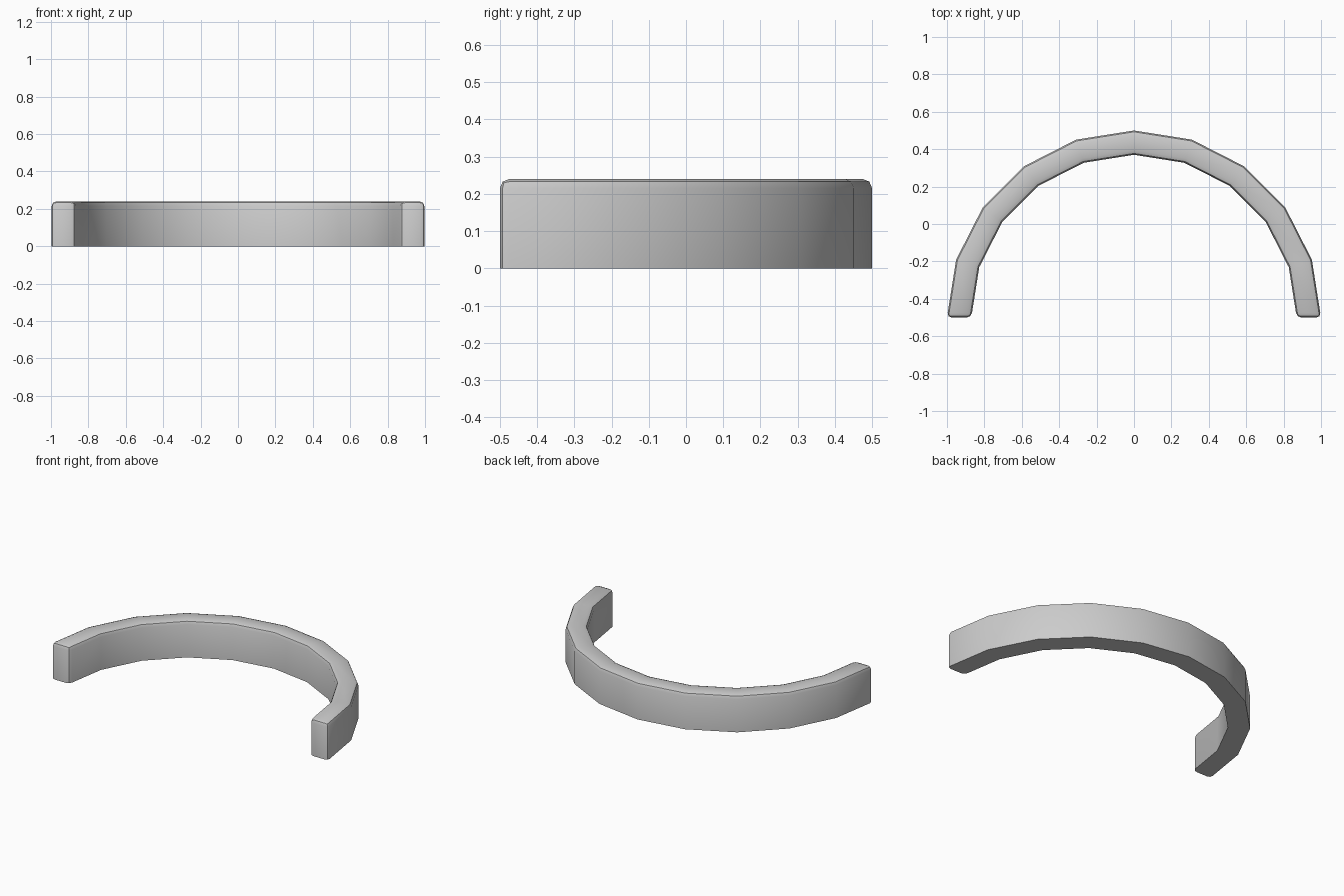
import bpy, bmesh, math

if "Cube" in bpy.data.objects:
    bpy.data.objects.remove(bpy.data.objects["Cube"])

SEGMENTS, OUTER, INNER, HEIGHT = 10, 1.0, 0.87, 0.24

# Half-ring outline: outer arc, then inner arc back
def arc(radius):
    return [(radius * math.cos(math.pi * i / SEGMENTS),
             radius * math.sin(math.pi * i / SEGMENTS) - 0.5) for i in range(SEGMENTS + 1)]

bm = bmesh.new()
rings = []
for r in (OUTER, INNER):
    for z in (0, HEIGHT):
        rings.append([bm.verts.new((x, y, z)) for x, y in arc(r)])
ob, ot, ib, it = rings

# Outer wall, top, inner wall, bottom
for a, b in ((ob, ot), (ot, it), (it, ib), (ib, ob)):
    for i in range(SEGMENTS):
        bm.faces.new((a[i], a[i + 1], b[i + 1], b[i]))
# End caps
for i in (0, -1):
    bm.faces.new((ob[i], ot[i], it[i], ib[i]))
bmesh.ops.recalc_face_normals(bm, faces=bm.faces)

# Round the top rim and the upright edges of both ends
tops, ends = set(ot + it), {v for r in rings for v in (r[0], r[-1])}
edges = []
for e in bm.edges:
    v, w = e.verts
    rim = v in tops and w in tops and not ({v, w} & set(ot) and {v, w} & set(it) and v not in ends)
    upright = v in ends and abs(v.co.z - w.co.z) > 0.1
    if rim or upright:
        edges.append(e)
bmesh.ops.bevel(bm, geom=edges, offset=0.025, offset_type='OFFSET', segments=2,
                profile=0.5, affect='EDGES', clamp_overlap=True)

mesh = bpy.data.meshes.new("half_ring_band")
bm.to_mesh(mesh)
bm.free()
band = bpy.data.objects.new("half_ring_band", mesh)
bpy.context.collection.objects.link(band)
bpy.context.view_layer.objects.active = band
band.select_set(True)
bpy.ops.object.shade_smooth_by_angle(angle=math.radians(30))
